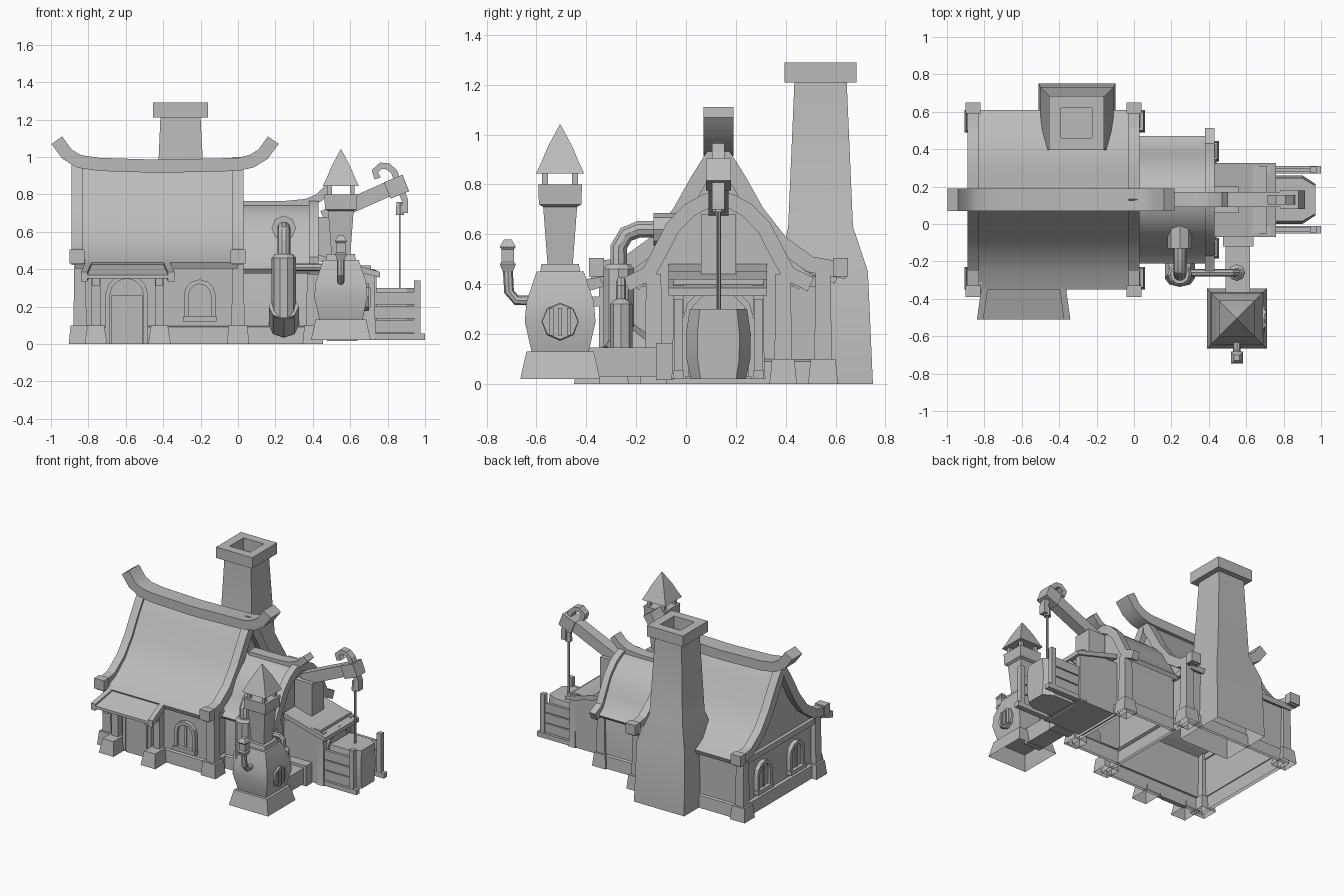
import bpy, bmesh, math
from mathutils import Vector

cube = bpy.data.objects.get("Cube")
if cube:
    bpy.data.objects.remove(cube)

grey = bpy.data.materials.new("plain grey")
grey.use_nodes = True
grey.diffuse_color = (0.5, 0.5, 0.5, 1)
grey.node_tree.nodes["Principled BSDF"].inputs["Base Color"].default_value = (0.5, 0.5, 0.5, 1)
parts = []
MID = 0.13  # ridge line of both houses


def skin(name, rings, caps=(True, True), loop=True):
    """Join successive rings of points with quads."""
    bm = bmesh.new()
    vs = [[bm.verts.new(p) for p in r] for r in rings]
    n = len(rings[0])
    for a, b in zip(vs, vs[1:]):
        for i in range(n if loop else n - 1):
            j = (i + 1) % n
            bm.faces.new((a[i], a[j], b[j], b[i]))
    for use, ring in zip(caps, (vs[0], vs[-1])):
        if use:
            bm.faces.new(ring)
    bmesh.ops.recalc_face_normals(bm, faces=bm.faces)
    me = bpy.data.meshes.new(name)
    bm.to_mesh(me)
    bm.free()
    me.materials.append(grey)
    ob = bpy.data.objects.new(name, me)
    bpy.context.collection.objects.link(ob)
    parts.append(ob)
    return ob


def at(axis, p, a):
    return {"x": (a, p[0], p[1]), "y": (p[0], a, p[1]), "z": (p[0], p[1], a)}[axis]


def prism(name, pts, axis, a0, a1, loop=True):
    return skin(name, [[at(axis, p, a) for p in pts] for a in (a0, a1)], loop=loop)


def box(name, x0, x1, y0, y1, z0, z1):
    return prism(name, [(x0, y0), (x1, y0), (x1, y1), (x0, y1)], "z", z0, z1)


def tower(name, x, y, steps, caps=(False, True)):
    """Square stack; steps are (half width x, half width y, z)."""
    return skin(name, [[(x - a, y - b, z), (x + a, y - b, z), (x + a, y + b, z), (x - a, y + b, z)]
                       for a, b, z in steps], caps)


def band(name, path, t, axis, a0, a1):
    """Strip of thickness t that follows a flat path."""
    pts = [Vector(p) for p in path]
    rings = []
    for i, p in enumerate(pts):
        d = (pts[min(i + 1, len(pts) - 1)] - pts[max(i - 1, 0)]).normalized()
        q = p + Vector((d.y, -d.x)) * t
        rings.append([at(axis, p, a0), at(axis, p, a1), at(axis, q, a1), at(axis, q, a0)])
    return skin(name, rings)


def tube(name, path, radii, sides=10):
    """Round pipe through points, each with its own radius."""
    pts = [Vector(p) for p in path]
    rings = []
    for i, (p, r) in enumerate(zip(pts, radii)):
        d = pts[min(i + 1, len(pts) - 1)] - pts[max(i - 1, 0)]
        rot = Vector((0, 0, 1)).rotation_difference(d.normalized())
        rings.append([p + rot @ Vector((r * math.cos(k * math.tau / sides),
                                        r * math.sin(k * math.tau / sides), 0)) for k in range(sides)])
    return skin(name, rings)


def mirrored(half):
    """Slope given as (distance from ridge, height) made into a full profile."""
    return [(MID - d, z) for d, z in reversed(half)] + [(MID + d, z) for d, z in half[1:]]


def arch(c, w, z0, z1):
    top = [(c + w * math.cos(a * math.pi / 6), z1 - w + w * math.sin(a * math.pi / 6)) for a in range(7)]
    return [(c + w, z0)] + top + [(c - w, z0)]


def opening(name, c, w, z0, z1, axis, wall, out, sill=True):
    """Arched frame with a recessed panel."""
    prism(name + "_panel", arch(c, w, z0, z1), axis, wall, wall + out * 0.012)
    band(name + "_frame", arch(c, w, z0, z1), 0.025, axis, wall, wall + out * 0.03)
    if sill:
        prism(name + "_sill", [(c - w - 0.03, z0 - 0.02), (c + w + 0.03, z0 - 0.02),
                               (c + w + 0.03, z0 + 0.01), (c - w - 0.03, z0 + 0.01)],
              axis, wall, wall + out * 0.04)
        prism(name + "_bar", [(c - 0.008, z0), (c + 0.008, z0), (c + 0.008, z1), (c - 0.008, z1)],
              axis, wall, wall + out * 0.02)


# Main house walls, plinth and posts
wall = [(0, 0.93), (0.1, 0.78), (0.17, 0.65), (0.26, 0.53), (0.37, 0.44), (0.43, 0.42), (0.43, 0)]
prism("main_walls", mirrored(wall), "x", -0.84, -0.01, loop=False)
tower("main_plinth", -0.425, MID, [(0.44, 0.45, 0), (0.435, 0.445, 0.09), (0.41, 0.42, 0.1)], (False, False))
for x in (-0.845, 0.0):
    for y in (-0.29, 0.55):
        tower("corner_post", x, y, [(0.06, 0.06, 0), (0.05, 0.05, 0.1), (0.035, 0.035, 0.1), (0.03, 0.03, 0.45)])
box("left_gable_beam", -0.865, -0.83, -0.3, 0.56, 0.39, 0.43)
box("right_gable_beam", -0.02, 0.015, -0.3, 0.56, 0.39, 0.43)

# Main roof, gable boards and curved ridge beam
slope = [(0, 0.97), (0.05, 0.9), (0.1, 0.82), (0.17, 0.69), (0.26, 0.57), (0.37, 0.48), (0.48, 0.435)]
band("main_roof", mirrored(slope), 0.035, "x", -0.87, 0.0)
board = [(0, 1.0), (0.06, 0.91), (0.11, 0.83), (0.18, 0.705), (0.27, 0.59), (0.38, 0.51), (0.52, 0.485)]
for x in (-0.89, -0.03):
    band("gable_board", mirrored(board), 0.065, "x", x, x + 0.06)
    for y in (-0.36, 0.62):
        box("eave_block", x - 0.01, x + 0.07, y - 0.03, y + 0.03, 0.43, 0.505)
ridge = [(-0.94, 1.11), (-0.89, 1.04), (-0.84, 1.01), (-0.74, 0.995), (-0.42, 0.985),
         (0.0, 0.995), (0.06, 1.01), (0.11, 1.04), (0.16, 1.11)]
band("main_ridge", ridge, 0.07, "y", 0.07, 0.19)

# Chimney with a hollow cap
skin("chimney", [[(x0, y0, z), (x1, y0, z), (x1, y1, z), (x0, y1, z)] for x0, x1, y0, y1, z in (
    (-0.51, -0.1, 0.36, 0.75, 0), (-0.5, -0.11, 0.37, 0.73, 0.45), (-0.44, -0.17, 0.41, 0.67, 0.63),
    (-0.415, -0.2, 0.435, 0.645, 1.21), (-0.455, -0.16, 0.395, 0.685, 1.21),
    (-0.455, -0.16, 0.395, 0.685, 1.29), (-0.39, -0.225, 0.46, 0.62, 1.29),
    (-0.39, -0.225, 0.46, 0.62, 1.2))], (False, True))

# Door, front window and gable windows
opening("door", -0.595, 0.09, 0, 0.35, "y", -0.3, -1, sill=False)
box("door_face", -0.68, -0.51, -0.335, -0.3, 0, 0.26)
opening("front_window", -0.205, 0.06, 0.14, 0.32, "y", -0.3, -1)
for y in (-0.06, 0.32):
    opening("gable_window", y, 0.06, 0.14, 0.32, "x", -0.84, -1)

# Porch roof and its supports
skin("porch_roof", [[(-0.78, -0.3, z + 0.07), (-0.4, -0.3, z + 0.07), (-0.37, -0.51, z), (-0.81, -0.51, z)]
                    for z in (0.35, 0.37)])
for s in (-1, 1):
    c = -0.59
    skin("porch_side", [[(c + s * (w + a), y, z + b) for a, b in ((0, 0), (0.035, 0), (0.035, 0.05), (0, 0.05))]
                        for w, y, z in ((0.185, -0.3, 0.4), (0.215, -0.51, 0.335))])
    x = c + s * 0.17
    box("porch_bracket", x - 0.02, x + 0.02, -0.46, -0.3, 0.31, 0.35)
    box("porch_post", x - 0.025, x + 0.025, -0.35, -0.3, 0.1, 0.4)
    tower("step_block", x, -0.37, [(0.06, 0.08, 0), (0.045, 0.06, 0.1)])

# Side house
wall2 = [(0, 0.72), (0.1, 0.68), (0.2, 0.59), (0.26, 0.48), (0.28, 0.42), (0.28, 0)]
prism("side_walls", mirrored(wall2), "x", 0.0, 0.41, loop=False)
tower("side_plinth", 0.22, MID, [(0.22, 0.3, 0), (0.215, 0.295, 0.09), (0.19, 0.27, 0.1)], (False, False))
for y in (-0.13, 0.39):
    tower("side_post", 0.4, y, [(0.055, 0.055, 0), (0.045, 0.045, 0.1), (0.035, 0.035, 0.1), (0.03, 0.03, 0.44)])
slope2 = [(0, 0.75), (0.06, 0.735), (0.13, 0.695), (0.2, 0.62), (0.25, 0.52), (0.29, 0.44), (0.34, 0.4)]
band("side_roof", mirrored(slope2), 0.03, "x", 0.0, 0.4)
board2 = [(d * 1.04 + (0.03 if d > 0.3 else 0), z + 0.025) for d, z in slope2]
band("side_gable_board", mirrored(board2), 0.06, "x", 0.38, 0.43)
band("side_ridge", [(0.02, 0.765), (0.25, 0.765), (0.36, 0.775), (0.42, 0.8), (0.47, 0.85)], 0.045, "y", 0.09, 0.17)

# Annex with a sloping plank roof
box("annex", 0.4, 0.71, -0.05, 0.31, 0.02, 0.42)
for i in range(3):
    x, z = 0.42 + i * 0.11, 0.48 - i * 0.03
    prism("roof_plank", [(x, z - 0.035), (x + 0.12, z - 0.065), (x + 0.12, z - 0.035), (x, z)], "y", -0.07, 0.325)
for y in (-0.03, 0.29):
    tower("annex_post", 0.71, y, [(0.03, 0.03, 0.02), (0.025, 0.025, 0.05), (0.02, 0.02, 0.4)])
opening("annex_arch", MID, 0.12, 0.03, 0.37, "x", 0.71, 1, sill=False)

# Crane arm, hook and rope
box("crane_support", 0.42, 0.56, 0.06, 0.2, 0.44, 0.68)
band("crane_arm", [(0.44, 0.71), (0.82, 0.88)], 0.08, "y", 0.09, 0.17)
band("crane_head", [(0.78, 0.865), (0.88, 0.905)], 0.095, "y", 0.08, 0.18)
band("crane_hook", [(0.73, 0.88), (0.715, 0.93), (0.76, 0.97), (0.81, 0.965), (0.85, 0.93), (0.88, 0.85),
                    (0.91, 0.77), (0.91, 0.7)], 0.035, "y", 0.105, 0.155)
tube("pulley", [(0.865, MID, 0.76), (0.865, MID, 0.69)], [0.02, 0.025], 6)
for y in (MID - 0.005, MID + 0.005):
    tube("rope", [(0.865, y, 0.71), (0.865, y, 0.29)], [0.005, 0.005], 5)

# Barrel-shaped load and its stall
skin("load", [[(0.74, MID - h, z), (0.9, MID - h, z), (0.97, MID - h * 0.65, z), (0.97, MID + h * 0.65, z),
               (0.9, MID + h, z), (0.74, MID + h, z)]
              for h, z in ((0.11, 0.02), (0.128, 0.1), (0.13, 0.2), (0.115, 0.3))])
for y in (-0.03, 0.29):
    box("stall_sill", 0.72, 1.0, y - 0.02, y + 0.02, 0.02, 0.055)
    box("stall_post", 0.94, 0.975, y - 0.018, y + 0.018, 0.05, 0.34)
    for i in range(3):
        z = 0.06 + i * 0.075
        box("stall_board", 0.72, 0.94, y - 0.01, y + 0.01, z, z + 0.068)

# Furnace with stack and lantern top
FX, FY = 0.55, -0.505
sq = lambda *s: [(a, a, z) for a, z in s]
tower("furnace_base", FX, FY, sq((0.16, 0.02), (0.135, 0.13), (0.1, 0.13)))
tower("furnace_body", FX, FY, sq((0.115, 0.13), (0.142, 0.25), (0.135, 0.33), (0.095, 0.45)))
tower("furnace_collar", FX, FY, sq((0.08, 0.45), (0.075, 0.48)), (True, True))
tower("stack", FX, FY, sq((0.05, 0.47), (0.068, 0.71), (0.085, 0.72), (0.088, 0.8)), (True, True))
for sx in (-1, 1):
    for sy in (-1, 1):
        tower("lantern_post", FX + sx * 0.06, FY + sy * 0.06, sq((0.012, 0.79), (0.012, 0.87)))
tower("stack_roof", FX, FY, sq((0.096, 0.845), (0.075, 0.89), (0.05, 0.95), (0.002, 1.04)), (True, True))
tube("fire_door", [(0.66, FY, 0.25), (0.7, FY, 0.25)], [0.078, 0.072], 8)
for i in range(-1, 2):
    box("fire_bar", 0.69, 0.708, FY + i * 0.035 - 0.008, FY + i * 0.035 + 0.008, 0.195, 0.305)

# Lamp on the furnace front
tube("lamp_arm", [(FX, -0.62, 0.335), (FX, -0.68, 0.335), (FX, -0.71, 0.37), (FX, -0.715, 0.46)], [0.02] * 4, 8)
tower("lamp", FX, -0.715, sq((0.02, 0.45), (0.032, 0.48), (0.025, 0.49), (0.025, 0.54), (0.032, 0.55), (0.015, 0.58)),
      (True, True))

# Duct between furnace and annex, with its riser
box("duct", 0.49, 0.62, -0.4, -0.04, 0.03, 0.145)
box("duct_flange", 0.475, 0.64, -0.12, -0.05, 0.015, 0.165)
tube("riser", [(FX, -0.26, 0.14), (FX, -0.26, 0.32), (FX, -0.26, 0.34)], [0.045, 0.045, 0.025], 8)
tube("riser_pipe", [(FX, -0.26, 0.33), (FX, -0.26, 0.39), (0.53, -0.26, 0.41), (0.25, -0.26, 0.41)], [0.02] * 4, 8)

# Boiler tank with bent flue
PX, PY = 0.245, -0.27
tube("tank", [(PX, PY, 0.14), (PX, PY, 0.46), (PX, PY, 0.48)], [0.065, 0.065, 0.05])
tube("tank_foot", [(PX, PY - 0.02, 0.2), (PX, PY + 0.12, 0.1)], [0.08, 0.08], 8)
tube("flue", [(PX, PY, 0.46), (PX, PY, 0.55), (PX, PY + 0.03, 0.6), (PX, PY + 0.08, 0.62), (PX, -0.1, 0.62)],
     [0.035] * 5)
tube("flue_flange", [(PX, -0.13, 0.62), (PX, 0.03, 0.62)], [0.066, 0.066], 8)

# Soft shading on gentle curves, crisp edges elsewhere
bpy.ops.object.select_all(action="DESELECT")
for ob in parts:
    ob.select_set(True)
bpy.context.view_layer.objects.active = parts[0]
bpy.ops.object.shade_smooth_by_angle(angle=math.radians(25))
